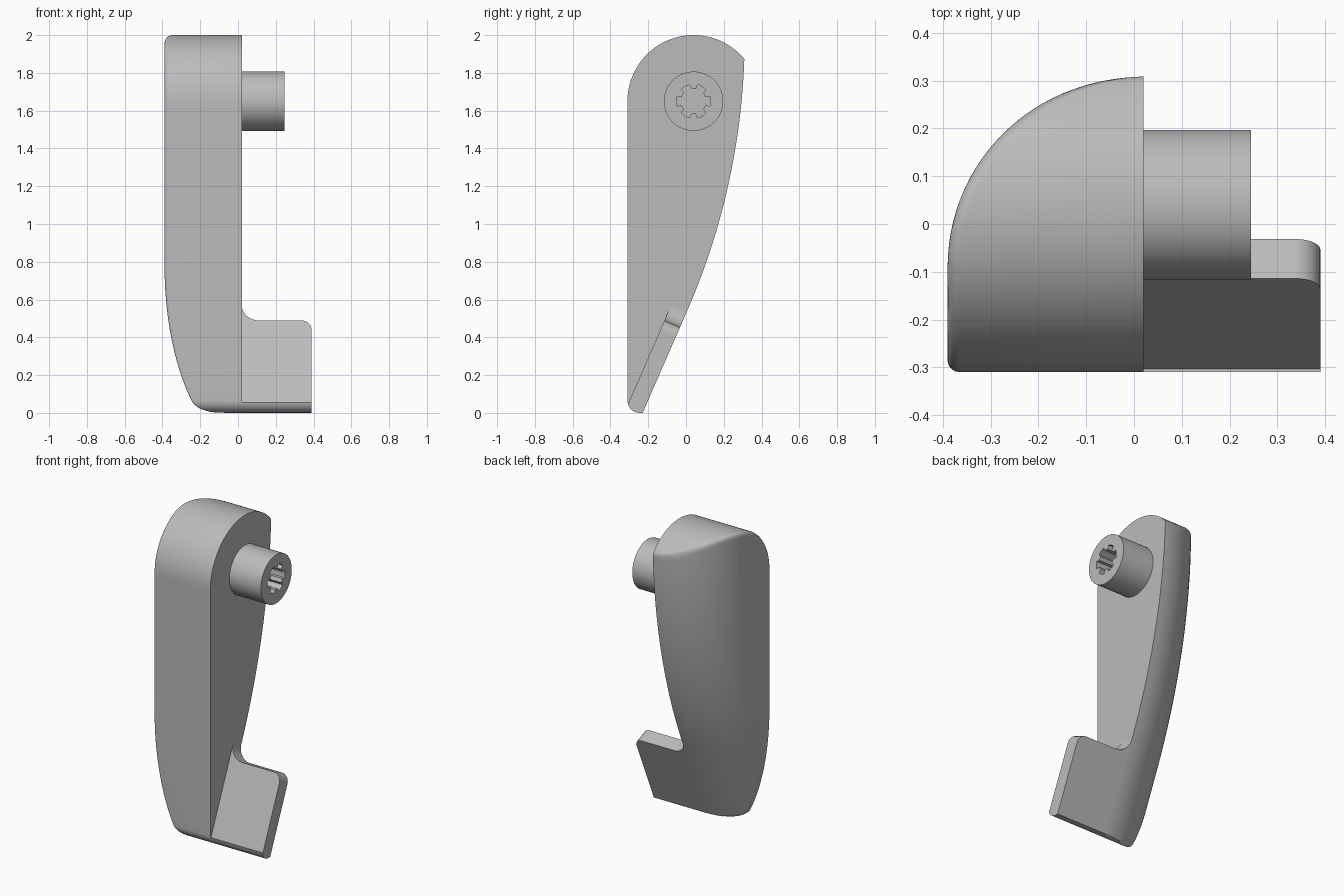
import bpy, bmesh, math

cube = bpy.data.objects.get("Cube")
if cube:
    bpy.data.objects.remove(cube, do_unlink=True)

grey = bpy.data.materials.new("plain_grey")
grey.use_nodes = True
colour = (0.5, 0.5, 0.5, 1)
grey.diffuse_color = colour
grey.node_tree.nodes["Principled BSDF"].inputs["Base Color"].default_value = colour

FACE_X = 0.02                  # flat side of the handle
PIVOT_Y, PIVOT_Z, TOP_R = 0.04, 1.65, 0.35
FRONT_Y, LIP_R = -0.31, 0.065
SLOPE = 0.436
BEND_R = 3.65


def finish(bm, name):
    bmesh.ops.remove_doubles(bm, verts=bm.verts, dist=1e-5)
    bmesh.ops.dissolve_degenerate(bm, edges=bm.edges, dist=1e-6)
    bmesh.ops.recalc_face_normals(bm, faces=bm.faces)
    mesh = bpy.data.meshes.new(name)
    bm.to_mesh(mesh)
    bm.free()
    mesh.materials.append(grey)
    ob = bpy.data.objects.new(name, mesh)
    bpy.context.collection.objects.link(ob)
    bpy.ops.object.select_all(action="DESELECT")
    bpy.context.view_layer.objects.active = ob
    ob.select_set(True)
    bpy.ops.object.shade_smooth_by_angle(angle=math.radians(30))
    return ob


def loft(name, rings):
    """Closed solid through rings of equal point count."""
    bm = bmesh.new()
    vs = [[bm.verts.new(p) for p in ring] for ring in rings]
    n = len(vs[0])
    for a, b in zip(vs, vs[1:]):
        for i in range(n):
            j = (i + 1) % n
            bm.faces.new((a[i], a[j], b[j], b[i]))
    bm.faces.new(vs[0])
    bm.faces.new(vs[-1])
    return finish(bm, name)


def arc(cx, cy, r, a0, a1, n):
    angles = [math.radians(a0 + (a1 - a0) * k / n) for k in range(n + 1)]
    return [(cx + r * math.cos(a), cy + r * math.sin(a)) for a in angles]


# Back profile: straight at the bottom, gently bowed above
def back_y(z):
    bend_z = 2 - BEND_R * math.sin(math.atan(SLOPE))
    zz = max(z, bend_z)
    y = 0.311 - BEND_R + math.sqrt(BEND_R ** 2 - (zz - 2) ** 2)
    return y - SLOPE * (zz - z)


# Width of the handle at a point of its side profile, with a rounded rim
def width(y, z):
    depth_r, rim = 0.4, 0.025
    t = min(1, max(0, (depth_r - back_y(z) + y) / depth_r))
    h = 0.41 * math.sqrt(1 - t * t)
    if z > PIVOT_Z:
        d = TOP_R - math.hypot(y - PIVOT_Y, z - PIVOT_Z)
    elif z < LIP_R and y < FRONT_Y + LIP_R:
        d = LIP_R - math.hypot(y - FRONT_Y - LIP_R, z - LIP_R)
    else:
        d = y - FRONT_Y
    d = min(rim, max(0, d))
    cut = rim - math.sqrt(rim ** 2 - (rim - d) ** 2)
    return h - min(cut, h / 2)


# Handle body: front contour joined to the back contour
tip = (back_y(0), 0)
lip = arc(FRONT_Y + LIP_R, LIP_R, LIP_R, -100, -180, 10)
straight = [(FRONT_Y, LIP_R + (PIVOT_Z - LIP_R) * k / 50) for k in range(1, 50)]
dome = arc(PIVOT_Y, PIVOT_Z, TOP_R, 180, 39.8, 48)
front = [tip] + lip + straight + dome
low = len(front) - len(dome)
back = []
for i, (y, z) in enumerate(front):
    if i < low:
        zb = z * 1.4 / PIVOT_Z
    else:
        zb = 1.4 + (dome[-1][1] - 1.4) * (i - low) / (len(dome) - 1)
    back.append((back_y(zb), zb))
back[-1] = front[-1]

STEPS = 28
bm = bmesh.new()
grid = []
for i, (f, b) in enumerate(zip(front, back)):
    column = []
    for k in range(STEPS + 1):
        s = (1 - math.cos(math.pi * k / STEPS)) / 2
        y, z = (f[c] + (b[c] - f[c]) * s for c in (0, 1))
        edge = k == STEPS or i in (0, len(front) - 1)
        column.append(bm.verts.new((FACE_X - (0 if edge else width(y, z)), y, z)))
    grid.append(column)
flat = [bm.verts.new((FACE_X, y, z)) for y, z in front]
for i in range(len(front) - 1):
    a, b = grid[i], grid[i + 1]
    for k in range(STEPS):
        bm.faces.new((a[k], a[k + 1], b[k + 1], b[k]))
    bm.faces.new((flat[i], a[0], b[0], flat[i + 1]))
bm.faces.new(flat + [c[-1] for c in grid[-2:0:-1]])
finish(bm, "handle_body")

# Thumb tab: slanted plate with a filleted root and a rounded outer corner
NORM = math.hypot(SLOPE, 1)
UY, UZ = SLOPE / NORM, 1 / NORM
TAB_X, TAB_W, THICK, LOW_W = 0.39, 0.495, 0.09, 0.02


def on_tab(x, w, depth):
    return (x, tip[0] + UY * w - UZ * depth, UZ * w + UY * depth)


outline = [(FACE_X, LOW_W), (TAB_X, LOW_W)]
outline += arc(TAB_X - 0.055, TAB_W - 0.055, 0.055, 0, 90, 10)
outline += arc(FACE_X + 0.09, TAB_W + 0.09, 0.09, 270, 180, 12)
loft("thumb_tab", [[on_tab(x, w, d) for x, w in outline] for d in (0, THICK)])

# Rounded lower lip of the tab
lip_profile = [on_tab(0, LOW_W, THICK)[1:], on_tab(0, LOW_W, 0)[1:], tip] + lip[:-1]
loft("tab_lip", [[(x, y, z) for y, z in lip_profile] for x in (FACE_X, TAB_X)])

# Pivot post with a six-lobed socket
COUNT = 90


def ring(x, radius):
    pts = []
    for k in range(COUNT):
        deg = k * 360 / COUNT
        a, r = math.radians(deg), radius(deg)
        pts.append((x, PIVOT_Y + r * math.cos(a), PIVOT_Z + r * math.sin(a)))
    return pts


def outer(deg):
    return 0.157


def socket(deg):
    return 0.09 if abs((deg + 30) % 60 - 30) < 18 else 0.066


loft("pivot_post", [ring(FACE_X, outer), ring(0.245, outer),
                    ring(0.245, socket), ring(0.08, socket)])
